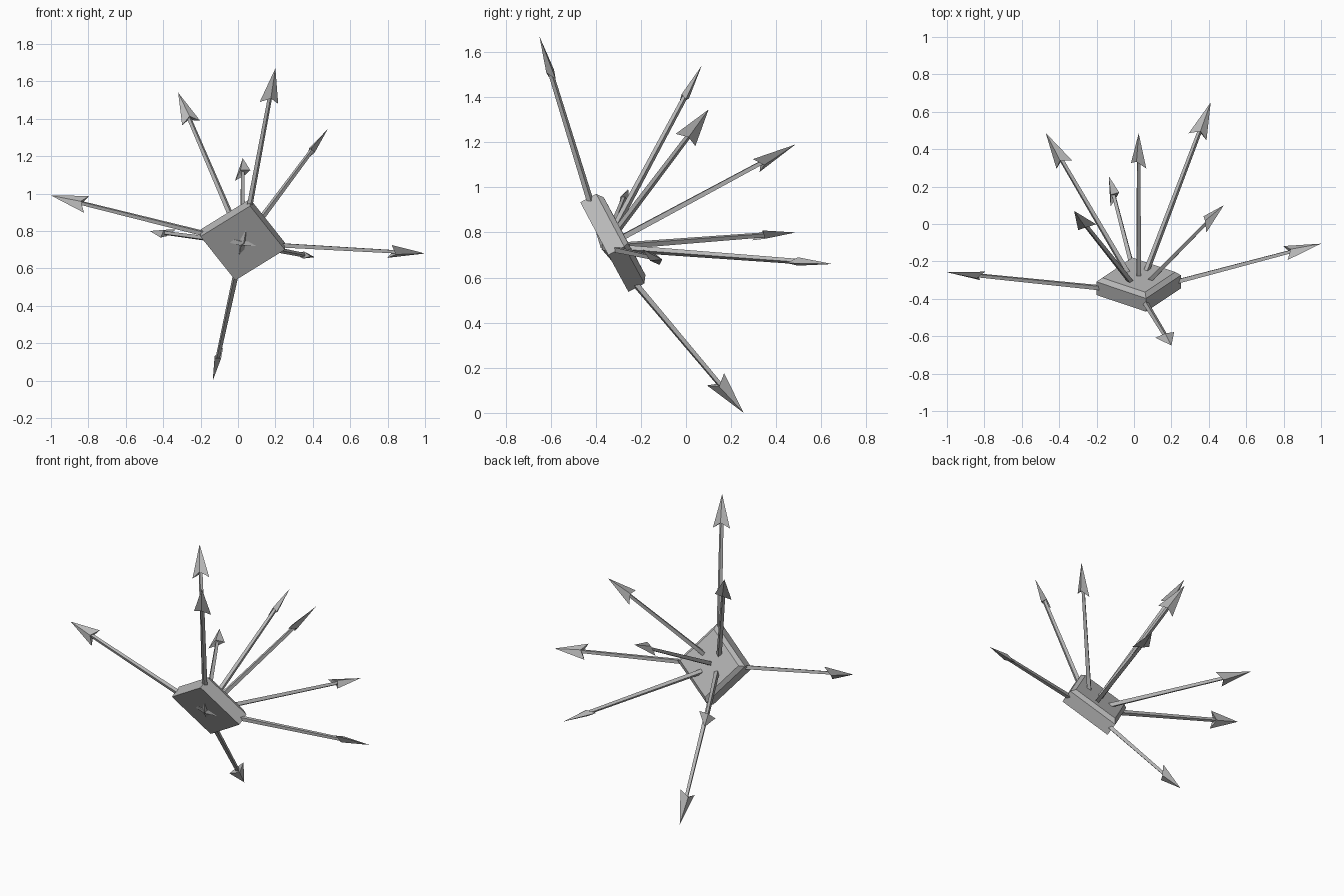
import bpy, bmesh
from mathutils import Vector, Matrix

cube = bpy.data.objects.get("Cube")
if cube:
    bpy.data.objects.remove(cube, do_unlink=True)

grey = bpy.data.materials.new("plain grey")
grey.use_nodes = True
colour = (0.48, 0.48, 0.48, 1)
grey.diffuse_color = colour
grey.node_tree.nodes["Principled BSDF"].inputs["Base Color"].default_value = colour

CENTRE = Vector((0.025, -0.362, 0.735))    # middle of the plate's front face
RIGHT = Vector((0.45, 0.035, -0.07)).normalized()
UP = Vector((0.075, -0.215, 0.40))
UP = (UP - RIGHT * UP.dot(RIGHT)).normalized()
BACK = UP.cross(RIGHT).normalized()


def add_object(name, rings, tip=None):
    """Skin a stack of four-sided rings; cap the start and close the end."""
    bm = bmesh.new()
    loops = [[bm.verts.new(p) for p in ring] for ring in rings]
    for a, b in zip(loops, loops[1:]):
        for i in range(4):
            j = (i + 1) % 4
            bm.faces.new((a[i], a[j], b[j], b[i]))
    if tip is None:
        bm.faces.new(loops[0][::-1])
        bm.faces.new(loops[-1])
    else:
        notch, point = (bm.verts.new(p) for p in tip)
        for i in range(4):
            j = (i + 1) % 4
            bm.faces.new((loops[0][j], loops[0][i], notch))
            bm.faces.new((loops[-1][i], loops[-1][j], point))
    bmesh.ops.recalc_face_normals(bm, faces=bm.faces)
    mesh = bpy.data.meshes.new(name)
    bm.to_mesh(mesh)
    bm.free()
    mesh.materials.append(grey)
    obj = bpy.data.objects.new(name, mesh)
    bpy.context.collection.objects.link(obj)
    return obj


def diamond(centre, across, other, a, b):
    return [centre + across * a, centre + other * b,
            centre - across * a, centre - other * b]


# Square plate with a chamfered back
add_object("plate", [diamond(CENTRE + BACK * depth, RIGHT, UP, size, size)
                     for depth, size in ((0, 0.229), (0.08, 0.229), (0.102, 0.198))])

# Arrows: name, tip position, direction across the flat head
ARROWS = (
    ("upper", (0.20, -0.65, 1.67), (0.098, 0.03, -0.01)),
    ("upper_right", (-0.32, 0.07, 1.54), (0.107, 0.035, 0.027)),
    ("upper_left", (0.48, 0.10, 1.345), (-0.015, 0.085, -0.053)),
    ("middle", (0.025, 0.485, 1.19), (0.08, -0.03, 0.055)),
    ("right", (-1.0, -0.258, 0.99), (-0.03, -0.04, -0.08)),
    ("lower_right", (-0.472, 0.487, 0.80), (0.085, 0.047, 0.045)),
    ("left", (1.0, -0.105, 0.68), (-0.02, 0.065, -0.06)),
    ("lower_left", (0.41, 0.65, 0.66), (0.1, -0.04, -0.02)),
    ("lower", (-0.135, 0.256, 0.0), (0.04, 0.065, 0.047)),
)
for name, tip, wide in ARROWS:
    tip = Vector(tip)
    axis = (tip - CENTRE).normalized()
    wide = Vector(wide)
    wide = (wide - axis * wide.dot(axis)).normalized()
    thin = axis.cross(wide)
    neck = tip - axis * 0.165
    # Tapering square shaft
    add_object(name + "_arrow_shaft",
               [diamond(CENTRE, wide, thin, 0.017, 0.017),
                diamond(neck, wide, thin, 0.012, 0.012)])
    # Flat swept-back head with a notch behind
    ring = diamond(neck, wide, thin, 0.052, 0.019)
    ring[0] -= axis * 0.032
    ring[2] -= axis * 0.032
    add_object(name + "_arrow_head", [ring], (neck, tip))
